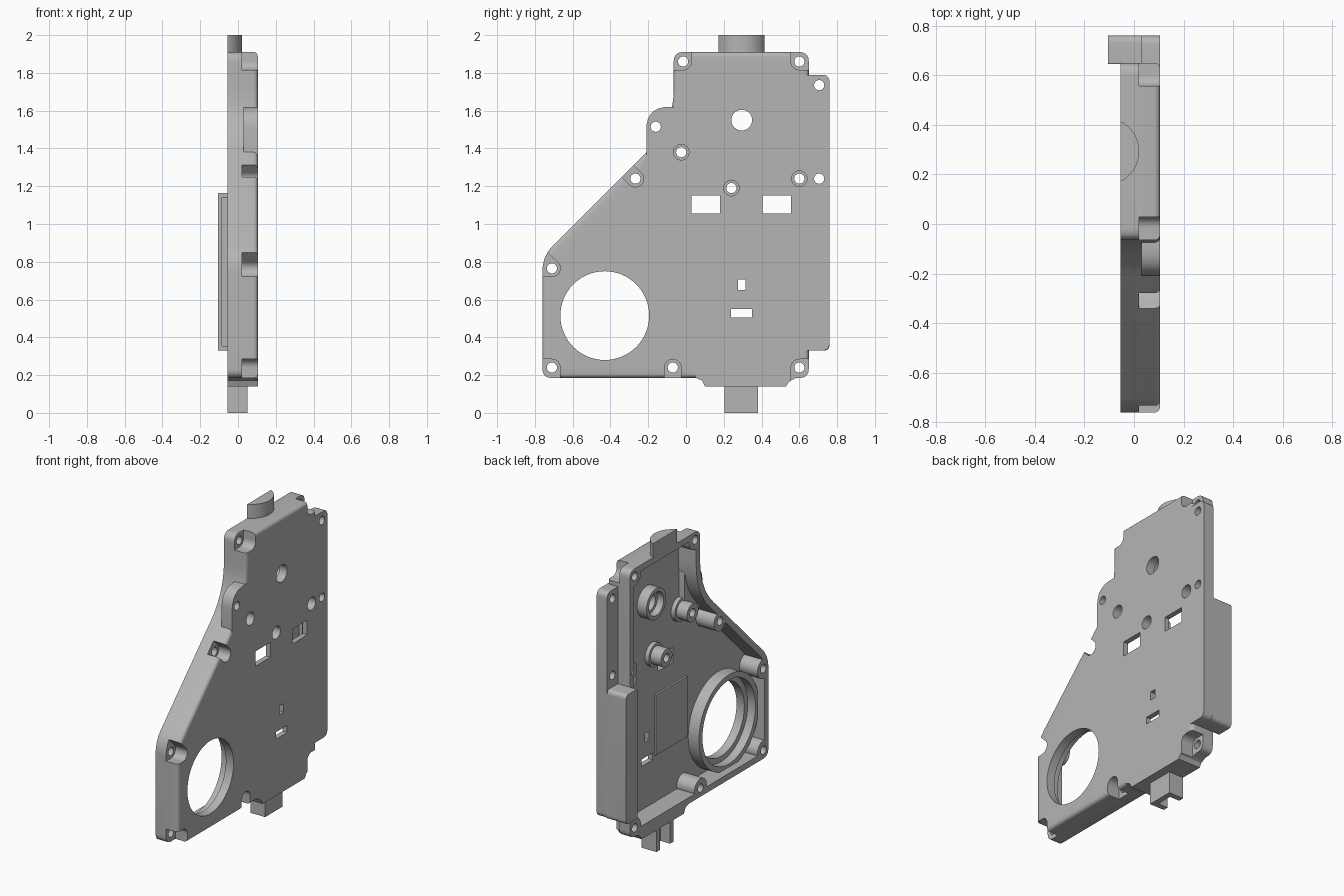
import bpy, bmesh, math
from mathutils import Vector

if "Cube" in bpy.data.objects:
    bpy.data.objects.remove(bpy.data.objects["Cube"], do_unlink=True)

grey = bpy.data.materials.new("cast_grey")
grey.use_nodes = True
grey.diffuse_color = (0.46, 0.46, 0.46, 1)
grey.node_tree.nodes["Principled BSDF"].inputs["Base Color"].default_value = grey.diffuse_color

BACK, FACE, FLOOR = -0.055, 0.105, 0.072


def rounded(pts, sizes, steps=8):
    """Round every corner of a (y, z) outline by its tangent length."""
    out = []
    for i, p in enumerate(pts):
        p, a, b = Vector(p), Vector(pts[i - 1]), Vector(pts[(i + 1) % len(pts)])
        s = p + (a - p).normalized() * sizes[i]
        e = p + (b - p).normalized() * sizes[i]
        for k in range(steps + 1):
            t = k / steps
            out.append(s * (1 - t) ** 2 + p * 2 * t * (1 - t) + e * t * t)
    return out


def inset(pts, d):
    """Move the sides of a counter-clockwise outline inwards."""
    out = []
    for i, p in enumerate(pts):
        p, a, b = Vector(p), Vector(pts[i - 1]), Vector(pts[(i + 1) % len(pts)])
        u, v = (p - a).normalized(), (b - p).normalized()
        n, m = Vector((-u.y, u.x)), Vector((-v.y, v.x))
        out.append(p + (n + m) * d / (1 + n.dot(m)))
    return out


def rect(y0, y1, z0, z1):
    return [(y0, z0), (y1, z0), (y1, z1), (y0, z1)]


def circle(y, z, r, n=40):
    return [(y + r * math.cos(i * math.tau / n), z + r * math.sin(i * math.tau / n)) for i in range(n)]


def strip(y, z, d, w=0.044, length=0.15):
    """Rectangle running from a point in direction d."""
    d = Vector(d).normalized()
    n, c = Vector((-d.y, d.x)) * w, Vector((y, z))
    return [c - n, c + d * length - n, c + d * length + n, c + n]


def prism(name, pts, x0, x1, bevel=0):
    bm = bmesh.new()
    f = bm.faces.new([bm.verts.new((x0, p[0], p[1])) for p in pts])
    ext = bmesh.ops.extrude_face_region(bm, geom=[f])["geom"]
    top = [v for v in ext if isinstance(v, bmesh.types.BMVert)]
    bmesh.ops.translate(bm, verts=top, vec=(x1 - x0, 0, 0))
    bmesh.ops.recalc_face_normals(bm, faces=bm.faces)
    if bevel:
        edges = [e for e in ext if isinstance(e, bmesh.types.BMEdge)]
        bmesh.ops.bevel(bm, geom=edges, offset=bevel, segments=4, profile=0.5, affect='EDGES')
    me = bpy.data.meshes.new(name)
    bm.to_mesh(me)
    bm.free()
    me.materials.append(grey)
    ob = bpy.data.objects.new(name, me)
    bpy.context.collection.objects.link(ob)
    return ob


def combine(ob, other, op):
    m = ob.modifiers.new("cut", 'BOOLEAN')
    m.operation, m.solver, m.object = op, 'EXACT', other
    bpy.context.view_layer.objects.active = ob
    bpy.ops.object.modifier_apply(modifier=m.name)
    bpy.data.objects.remove(other, do_unlink=True)


def cut(ob, pts, x0=-0.3, x1=0.3):
    combine(ob, prism("cutter", pts, x0, x1), 'DIFFERENCE')


def add(ob, pts, x0, x1, bevel=0):
    combine(ob, prism("piece", pts, x0, x1, bevel), 'UNION')


# Fixing points: place and the directions in which the screw pocket opens
screws = [(-0.015, 1.86, [(-1, 0), (0, 1)]), (0.6, 1.86, [(1, 0), (0, 1)]),
          (-0.268, 1.24, [(-1, 1)]), (-0.71, 0.765, [(-1, 0), (-1, 1)]),
          (-0.71, 0.24, [(-1, 0), (0, -1)]), (-0.07, 0.24, [(0, -1)]),
          (0.6, 0.24, [(1, 0), (0, -1)])]
inner_posts = [(-0.025, 1.38), (0.24, 1.19), (0.6, 1.24)]
plain_holes = [(-0.16, 1.515), (0.705, 1.735), (0.705, 1.24)]
PORT, SHAFT = (-0.43, 0.515), (0.295, 1.55)

# Housing shell
corners = [(-0.76, 0.185), (0.65, 0.185), (0.65, 1.91), (-0.065, 1.91), (-0.065, 1.525), (-0.76, 0.83)]
shell = prism("housing", rounded(corners, [0.05, 0.05, 0.05, 0.05, 0.19, 0.08]), BACK, FACE, 0.022)

# Hollow inside, leaving the posts and rings standing
hollow = prism("hollow", rounded(inset(corners, 0.04), [0.05, 0.05, 0.05, 0.05, 0.19, 0.06]), -0.3, FLOOR)
for y, z, _ in screws:
    cut(hollow, circle(y, z, 0.062), -0.4, 0.2)
for y, z in inner_posts:
    cut(hollow, circle(y, z, 0.058), -0.03, 0.2)
    cut(hollow, circle(y, z, 0.075), 0.045, 0.2)
cut(hollow, circle(*PORT, 0.305, 64), -0.005, 0.2)
cut(hollow, circle(*SHAFT, 0.1), 0.005, 0.2)
cut(hollow, rect(-0.1, 0.22, 0.53, 0.92), 0.06, 0.2)
combine(shell, hollow, 'DIFFERENCE')

# Side flange, ear, lower swelling
add(shell, rounded(rect(0.62, 0.76, 0.33, 1.79), [0.01, 0.04, 0.04, 0.01]), 0.03, FACE)
add(shell, rounded([(-0.21, 1.34), (-0.03, 1.34), (-0.03, 1.62), (-0.21, 1.62)],
                   [0.01, 0.01, 0.01, 0.12]), 0.03, FACE)
add(shell, [(0.05, 0.21), (0.05, 0.186), (0.085, 0.172), (0.1, 0.14), (0.53, 0.14),
            (0.545, 0.165), (0.585, 0.186), (0.585, 0.21)], BACK, FACE)

# Side box with its hollow
add(shell, rounded(rect(0.645, 0.76, 0.33, 1.165), [0.005, 0.03, 0.03, 0.005]), -0.105, 0.04)
cut(shell, rect(0.6, 0.74, 0.355, 1.14), -0.085, 0.03)

# Screw pockets and holes
for y, z, dirs in screws:
    cut(shell, circle(y, z, 0.044), 0.02, 0.3)
    for d in dirs:
        cut(shell, strip(y, z, d), 0.02, 0.3)
    cut(shell, circle(y, z, 0.027, 24))
for y, z in inner_posts:
    cut(shell, circle(y, z, 0.041), 0.03, 0.3)
    cut(shell, circle(y, z, 0.027, 24))
for y, z in plain_holes:
    cut(shell, circle(y, z, 0.027, 24))

# Large port, shaft hole and windows
cut(shell, circle(*PORT, 0.235, 64))
cut(shell, circle(*PORT, 0.27, 64), -0.3, 0.05)
cut(shell, circle(*SHAFT, 0.055))
cut(shell, circle(*SHAFT, 0.075), -0.3, 0.05)
for r in [(0.03, 0.18, 1.055, 1.15), (0.405, 0.555, 1.055, 1.15),
          (0.275, 0.315, 0.65, 0.705), (0.237, 0.35, 0.505, 0.55)]:
    cut(shell, rect(*r))

# Top spigot: segment of a cylinder, cut flat at the back
bm = bmesh.new()
arc = [(-0.115 + 0.136 * math.cos(a), 0.293 + 0.136 * math.sin(a))
       for a in [math.radians(-63.8 + 127.6 * i / 24) for i in range(25)]]
f = bm.faces.new([bm.verts.new((x, y, 1.89)) for x, y in arc])
ext = bmesh.ops.extrude_face_region(bm, geom=[f])["geom"]
bmesh.ops.translate(bm, verts=[v for v in ext if isinstance(v, bmesh.types.BMVert)], vec=(0, 0, 0.11))
bmesh.ops.recalc_face_normals(bm, faces=bm.faces)
me = bpy.data.meshes.new("top_spigot")
bm.to_mesh(me)
bm.free()
me.materials.append(grey)
spigot = bpy.data.objects.new("top_spigot", me)
bpy.context.collection.objects.link(spigot)

# Bottom channel leg, open at the back and below
leg = prism("bottom_leg", rect(0.205, 0.38, 0, 0.16), BACK, 0.05)
cut(leg, rect(0.24, 0.345, -0.1, 0.141), -0.3, 0.015)

# Shading
for ob in (shell, spigot, leg):
    bpy.ops.object.select_all(action='DESELECT')
    ob.select_set(True)
    bpy.context.view_layer.objects.active = ob
    bpy.ops.object.shade_smooth_by_angle(angle=math.radians(30))
